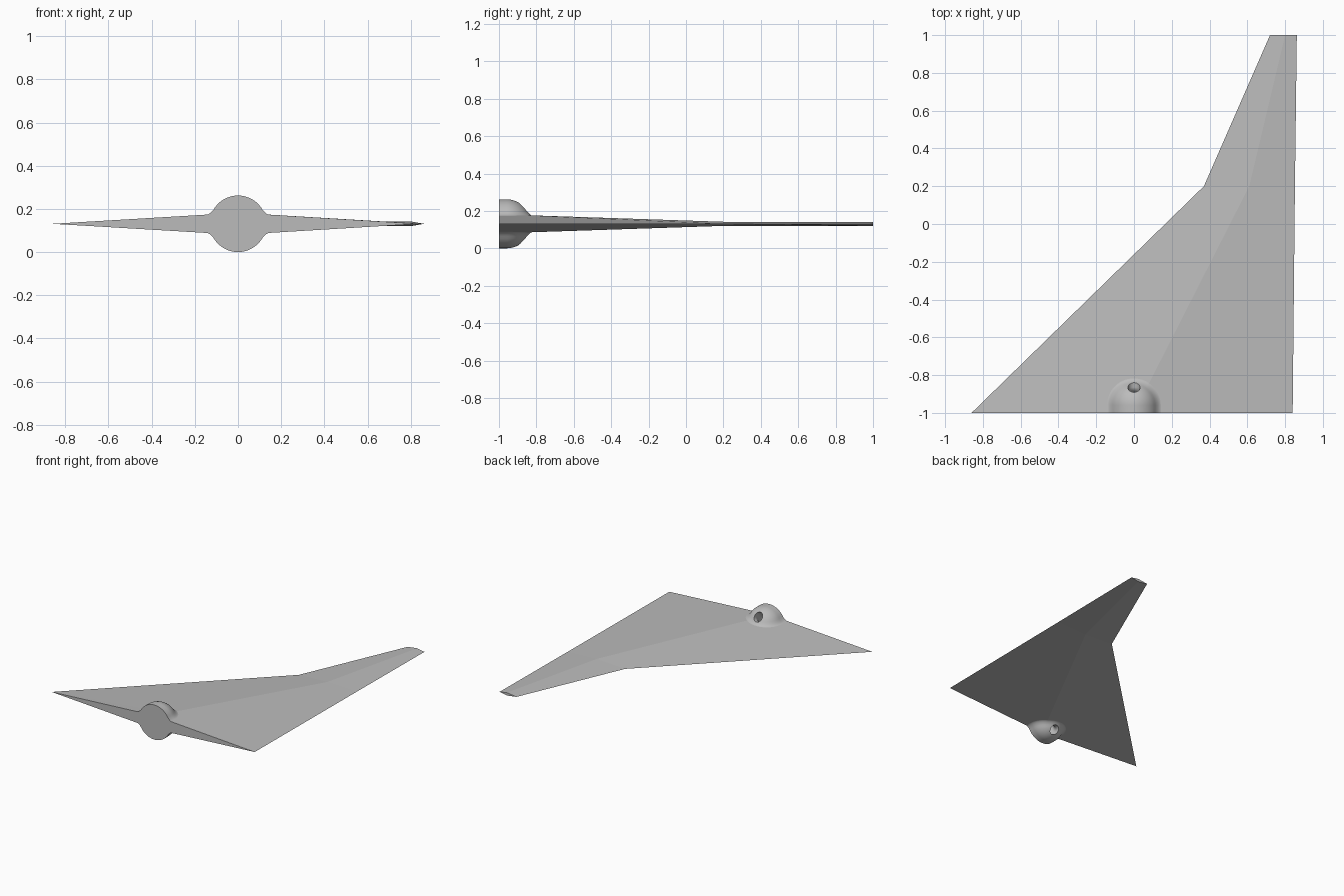
import bpy, bmesh, math

cube = bpy.data.objects.get("Cube")
if cube:
    bpy.data.objects.remove(cube)

MID = 0.131      # height of the wing plane
R = 0.131        # hub radius
BLEND = 0.113    # plan radius where the hub flows into the wing
EDGE = 0.147     # outer radius of the blend

# y, leading edge x, ridge x, trailing edge x, half thickness
STATIONS = [(-1, -0.86, 0, 0.84, 0.051),
            (0.2, 0.37, 0.61, 0.852, 0.011),
            (1, 0.72, 0.8, 0.862, 0.011)]

grey = bpy.data.materials.new("plain grey")
grey.use_nodes = True
colour = (0.5, 0.5, 0.5, 1)
grey.diffuse_color = colour
grey.node_tree.nodes["Principled BSDF"].inputs["Base Color"].default_value = colour


def make_object(name, bm):
    bmesh.ops.remove_doubles(bm, verts=bm.verts, dist=1e-5)
    bmesh.ops.recalc_face_normals(bm, faces=bm.faces)
    mesh = bpy.data.meshes.new(name)
    bm.to_mesh(mesh)
    bm.free()
    mesh.materials.append(grey)
    ob = bpy.data.objects.new(name, mesh)
    bpy.context.collection.objects.link(ob)
    return ob


def loft(name, rings):
    """Skin closed rings of points and cap both ends."""
    bm = bmesh.new()
    loops = [[bm.verts.new(p) for p in ring] for ring in rings]
    n = len(loops[0])
    for a, b in zip(loops, loops[1:]):
        for i in range(n):
            j = (i + 1) % n
            bm.faces.new((a[i], a[j], b[j], b[i]))
    bm.faces.new(loops[0])
    bm.faces.new(loops[-1])
    return make_object(name, bm)


def wing_half(x, y):
    """Half thickness of the inner wing panel at a plan position."""
    a, b = STATIONS[:2]
    t = (y - a[0]) / (b[0] - a[0])
    lead, ridge, trail, half = [p + (q - p) * t for p, q in zip(a[1:], b[1:])]
    edge = lead if x < ridge else trail
    return half * (x - edge) / (ridge - edge)


def hub_half(rho, x, y):
    """Dome height, easing into the wing surface."""
    if rho <= BLEND:
        return math.sqrt(R * R - rho * rho)
    s = (rho - BLEND) / (EDGE - BLEND)
    base = wing_half(x, y) - 0.0005
    return base + (math.sqrt(R * R - BLEND * BLEND) - base) * (1 - s) ** 2


# Wing: diamond sections
wing = loft("wing", [[(lead, y, MID), (ridge, y, MID + h), (trail, y, MID), (ridge, y, MID - h)]
                     for y, lead, ridge, trail, h in STATIONS])

# Hub: round-ended dome, upper and lower halves, flat front
segs = 48
radii = [BLEND * math.sin(math.pi / 3 * i / 10) / math.sin(math.pi / 3) for i in range(11)]
radii += [BLEND + (EDGE - BLEND) * i / 8 for i in range(1, 9)]
bm = bmesh.new()
grids = []
for side in (1, -1):
    grid = []
    for rho in radii:
        plan = [(rho * math.cos(math.pi * i / segs), -0.96 + rho * math.sin(math.pi * i / segs))
                for i in range(segs + 1)]
        plan = [(rho, -1)] + plan + [(-rho, -1)]
        grid.append([bm.verts.new((x, y, MID + side * hub_half(rho, x, y))) for x, y in plan])
    for a, b in zip(grid, grid[1:]):
        for i in range(len(a) - 1):
            bm.faces.new((a[i], a[i + 1], b[i + 1], b[i]))
    grids.append(grid)
top, low = grids
for i in range(len(top[-1]) - 1):
    bm.faces.new((top[-1][i], top[-1][i + 1], low[-1][i + 1], low[-1][i]))
for k in range(len(radii) - 1):
    for c in (0, -1):
        bm.faces.new((top[k][c], top[k + 1][c], low[k + 1][c], low[k][c]))
bmesh.ops.dissolve_degenerate(bm, dist=1e-6, edges=bm.edges)
hub = make_object("hub", bm)

# Cord tunnel: curved bore from the upper to the lower rear of the hub
path = [(-0.79, 0.1)]
path += [(-0.86 - 0.07 * math.sin(math.pi * i / 20), 0.085 * math.cos(math.pi * i / 20))
         for i in range(21)]
path += [(-0.79, -0.1)]
rings = []
for i, (y, z) in enumerate(path):
    before, after = path[max(i - 1, 0)], path[min(i + 1, len(path) - 1)]
    dy, dz = after[0] - before[0], after[1] - before[1]
    d = math.hypot(dy, dz)
    ring = []
    for k in range(24):
        a = math.tau * k / 24
        off = 0.032 * math.sin(a)
        ring.append((0.032 * math.cos(a), y - off * dz / d, MID + z + off * dy / d))
    rings.append(ring)
cutter = loft("tunnel_cutter", rings)
cutter.hide_render = True

for ob in (wing, hub):
    mod = ob.modifiers.new("cord tunnel", 'BOOLEAN')
    mod.operation = 'DIFFERENCE'
    mod.solver = 'EXACT'
    mod.object = cutter
    bpy.ops.object.select_all(action='DESELECT')
    ob.select_set(True)
    bpy.context.view_layer.objects.active = ob
    bpy.ops.object.modifier_apply(modifier=mod.name)
bpy.ops.object.shade_smooth_by_angle(angle=math.radians(35))
bpy.data.objects.remove(cutter)
